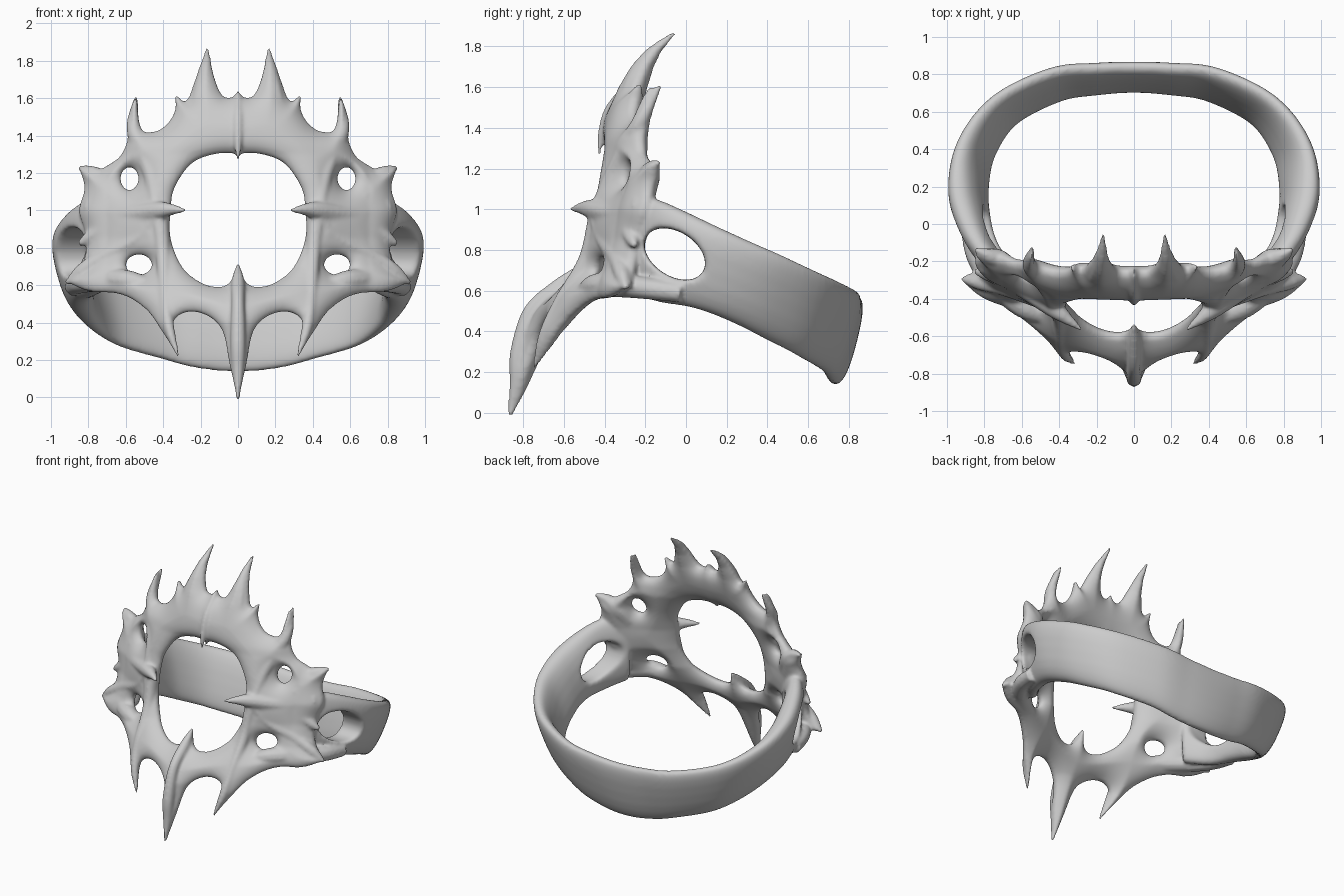
import bpy, bmesh, math
from mathutils import Vector, Matrix, kdtree

if "Cube" in bpy.data.objects:
    bpy.data.objects.remove(bpy.data.objects["Cube"])

VOX = 0.0105


def spline(pts, n=8):
    """Smooth open path through points of any dimension."""
    p = [Vector(q) for q in pts]
    p = [2 * p[0] - p[1]] + p + [2 * p[-1] - p[-2]]
    out = []
    for i in range(1, len(p) - 2):
        a, b, c, d = p[i - 1:i + 3]
        for k in range(n):
            t = k / n
            out.append(0.5 * (2 * b + (c - a) * t + (2 * a - 5 * b + 4 * c - d) * t * t
                              + (3 * b - a - 3 * c + d) * t ** 3))
    return out + [p[-2]]


def bake(ob):
    """Evaluated mesh of an object, which is then removed."""
    bpy.context.view_layer.update()
    dg = bpy.context.evaluated_depsgraph_get()
    me = bpy.data.meshes.new_from_object(ob.evaluated_get(dg))
    bpy.data.objects.remove(ob)
    return me


def link(name, data):
    ob = bpy.data.objects.new(name, data)
    bpy.context.scene.collection.objects.link(ob)
    return ob


def remesh(ob, size, smooth=0):
    m = ob.modifiers.new("remesh", 'REMESH')
    m.mode = 'VOXEL'
    m.voxel_size = size
    if smooth:
        s = ob.modifiers.new("smooth", 'SMOOTH')
        s.factor, s.iterations = 0.5, smooth


def fill_y(x, z):
    """Depth of the curved face plate at (x, z)."""
    prof = [(-.1, -.88), (0, -.86), (.2, -.80), (.4, -.725), (.55, -.635), (.7, -.545), (.85, -.495), (1, -.475),
            (1.15, -.43), (1.3, -.365), (1.45, -.32), (1.6, -.27), (1.7, -.225), (1.78, -.17), (1.86, -.075), (1.95, .03)]
    bow = .45 - .11 * min(1, max(0, (z - 1.15) / .2))
    for (z0, y0), (z1, y1) in zip(prof, prof[1:]):
        if z <= z1:
            return y0 + (y1 - y0) * (z - z0) / (z1 - z0) + bow * x * x - 0.35 * max(0, abs(x) - .7)
    return prof[-1][1]


def loop_from_half(arcs):
    """Closed outline from right-half arcs that meet in sharp tips."""
    half = []
    for a in arcs:
        s = spline(a, 6)
        half += s if not half else s[1:]
    return half + [Vector((-v.x, v.y)) for v in reversed(half[1:-1])]


final = bmesh.new()

# Face plate: spiky outline with a large opening and four small holes
outline = loop_from_half([
    [(0, 1.64), (.03, 1.605), (.08, 1.61), (.12, 1.69), (.165, 1.875)],
    [(.165, 1.875), (.205, 1.77), (.235, 1.68), (.28, 1.58), (.34, 1.63)],
    [(.34, 1.63), (.335, 1.54), (.38, 1.46), (.45, 1.42), (.52, 1.44), (.545, 1.62)],
    [(.545, 1.62), (.58, 1.52), (.59, 1.38), (.63, 1.29), (.7, 1.24), (.76, 1.21), (.85, 1.23)],
    [(.85, 1.23), (.82, 1.12), (.85, 1.0), (.82, .9), (.81, .8), (.84, .7), (.92, .62)],
    [(.92, .62), (.8, .57), (.62, .55), (.49, .47), (.41, .36), (.32, .22)],
    [(.32, .22), (.35, .36), (.33, .43), (.25, .46), (.15, .43), (.08, .35), (.045, .18), (0, -.02)]])
opening = loop_from_half([
    [(0, 1.27), (.02, 1.305), (.13, 1.3), (.25, 1.25), (.34, 1.12), (.36, 1.0), (.36, .85), (.3, .7),
     (.2, .615), (.1, .59), (.04, .62), (0, .71)]])
loops = [outline, opening]
for s in (-1, 1):
    for cx, cz, rx, rz in [(.58, 1.17, .048, .062), (.53, .71, .07, .055)]:
        loops.append([Vector((s * cx + rx * math.cos(a * math.tau / 24), cz + rz * math.sin(a * math.tau / 24)))
                      for a in range(24)])
cu = bpy.data.curves.new("plate", 'CURVE')
cu.dimensions, cu.fill_mode, cu.extrude = '2D', 'BOTH', 0.05
for lp in loops:
    sp = cu.splines.new('POLY')
    sp.points.add(len(lp) - 1)
    sp.use_cyclic_u = True
    for p, v in zip(sp.points, lp):
        p.co = (v.x, v.y, 0, 1)
slab = link("slab", bake(link("plate_outline", cu)))
remesh(slab, 0.011)
plate = bake(slab)

# Thin the plate towards its edges and bend it to the face curve
edge = []
for lp in loops:
    for a, b in zip(lp, lp[1:] + lp[:1]):
        k = max(1, int((b - a).length / 0.006))
        edge += [a.lerp(b, i / k) for i in range(k)]
kd = kdtree.KDTree(len(edge))
for i, e in enumerate(edge):
    kd.insert((e.x, e.y, 0), i)
kd.balance()
for v in plate.vertices:
    x, z, t = v.co
    d = kd.find((x, z, 0))[2]
    v.co = (x, fill_y(x, z) + t / 0.05 * (0.014 + 0.068 * (1 - math.exp(-d / 0.045))), z)
final.from_mesh(plate)


def limb(pts, mirror=True):
    """Tapered round limb through (x, y, z, radius) points."""
    for s in ((1, -1) if mirror else (1,)):
        c = bpy.data.curves.new("limb", 'CURVE')
        c.dimensions, c.bevel_depth, c.bevel_resolution, c.use_fill_caps = '3D', 1.0, 3, True
        path = spline(pts, 6)
        sp = c.splines.new('POLY')
        sp.points.add(len(path) - 1)
        for p, v in zip(sp.points, path):
            p.co = (s * v[0], v[1], v[2], 1)
            p.radius = max(v[3], 0.006)
        final.from_mesh(bake(link("limb", c)))


def ridge(pts, mirror=True):
    """Limb lying on the plate: (x, z, forward offset, radius)."""
    limb([(x, fill_y(x, z) - o, z, r) for x, z, o, r in pts], mirror)


# Ridges and thorns on the plate
ridge([(0, .71, 0, .01), (0, .62, .04, .035), (0, .5, .1, .035), (0, .3, .06, .042), (0, .15, .02, .033),
       (0, -.005, 0, .01)], False)
ridge([(0, 1.63, .02, .01), (0, 1.5, .07, .022), (0, 1.38, .07, .022), (0, 1.27, .05, .009)], False)
ridge([(.28, 1.0, .125, .009), (.35, 1.005, .095, .03), (.43, 1.0, .06, .05), (.6, .98, .02, .055), (.8, 1.02, 0, .05)])
ridge([(.43, .97, .04, .045), (.53, .85, .035, .04), (.7, .76, .035, .045), (.83, .68, .02, .04), (.92, .61, .0, .012)])
ridge([(.42, .97, .03, .05), (.4, .75, .035, .04), (.39, .55, .05, .032), (.37, .38, .025, .03), (.32, .22, 0, .009)])
ridge([(.43, 1.0, .03, .05), (.46, 1.17, .03, .042), (.51, 1.32, .01, .05), (.56, 1.45, 0, .038), (.545, 1.61, -.04, .009)])
ridge([(.22, 1.45, .01, .05), (.19, 1.62, .0, .055), (.17, 1.76, 0, .032), (.165, 1.865, 0, .009)])
ridge([(.66, 1.05, .0, .065), (.72, 1.15, -.01, .058), (.78, 1.2, -.01, .04), (.85, 1.23, -.02, .012)])
ridge([(.72, .9, .02, .05), (.8, .85, .02, .035), (.85, .82, .02, .015)])

# Lower roots that carry the band smoothly into the plate
limb([(.88, -.02, .59, .05), (.84, -.18, .61, .055), (.74, -.32, .625, .06), (.6, -.44, .625, .06), (.48, -.5, .6, .04)])

# Band: rounded section swept round the back into both plate sides; (x, y, z low, z high, half thickness, lean)
right = [(.67, -.28, .585, 1.08, .06, .0), (.79, -.14, .54, 1.055, .07, .02), (.86, .02, .515, .985, .085, .035),
         (.885, .2, .455, .895, .088, .055), (.84, .41, .365, .79, .07, .075), (.69, .61, .275, .685, .058, .075),
         (.42, .745, .2, .615, .056, .07), (.2, .775, .15, .585, .056, .06)]
path = spline(right + [(0, .785, .135, .575, .056, .055)] + [(-p[0],) + p[1:] for p in reversed(right)], 6)
band = bmesh.new()
rings = []
for i, p in enumerate(path):
    a, b = path[max(i - 1, 0)], path[min(i + 1, len(path) - 1)]
    nrm = Vector((b[1] - a[1], a[0] - b[0])).normalized()
    # Normal points away from the middle so the band leans outwards at its top
    if nrm.x * p[0] + nrm.y * p[1] < 0:
        nrm = -nrm
    ring = []
    for k in range(20):
        c, s = math.cos(k * math.tau / 20), math.sin(k * math.tau / 20)
        w = math.copysign(abs(s) ** .8, s)
        off = math.copysign(abs(c) ** .8, c) * p[4] + p[5] * w
        ring.append(band.verts.new((p[0] + nrm.x * off, p[1] + nrm.y * off,
                                    (p[2] + p[3]) / 2 + w * (p[3] - p[2]) / 2)))
    rings.append(ring)
for r, q in zip(rings, rings[1:]):
    for k in range(20):
        band.faces.new((r[k], r[k - 1], q[k - 1], q[k]))
band.faces.new(rings[0])
band.faces.new(rings[-1][::-1])
bmesh.ops.recalc_face_normals(band, faces=band.faces)
band_me = bpy.data.meshes.new("band")
band.to_mesh(band_me)
band_ob = link("band", band_me)

# Oval side windows cut through both ends of the band
cut = bmesh.new()
bmesh.ops.create_cone(cut, cap_ends=True, segments=32, radius1=1, radius2=1, depth=3)
cut.transform(Matrix.Translation((0, -.055, .78)) @ Matrix.Rotation(math.radians(-33), 4, 'X')
              @ Matrix.Diagonal((1, .165, .108, 1)) @ Matrix.Rotation(math.pi / 2, 4, 'Y'))
cut_me = bpy.data.meshes.new("window_cutter")
cut.to_mesh(cut_me)
cutter = link("window_cutter", cut_me)
cutter.hide_render = True
bo = band_ob.modifiers.new("windows", 'BOOLEAN')
bo.operation, bo.object, bo.solver = 'DIFFERENCE', cutter, 'EXACT'
remesh(band_ob, 0.012, 12)
final.from_mesh(bake(band_ob))
bpy.data.objects.remove(cutter)

# Fuse everything into one smooth bone-like ring
me = bpy.data.meshes.new("spiked_ring")
final.to_mesh(me)
raw = link("spiked_ring_raw", me)
remesh(raw, VOX, 7)
ring_mesh = bake(raw)
ring_mesh.name = "spiked_ring"
link("spiked_ring", ring_mesh)
ring_mesh.polygons.foreach_set("use_smooth", [True] * len(ring_mesh.polygons))
